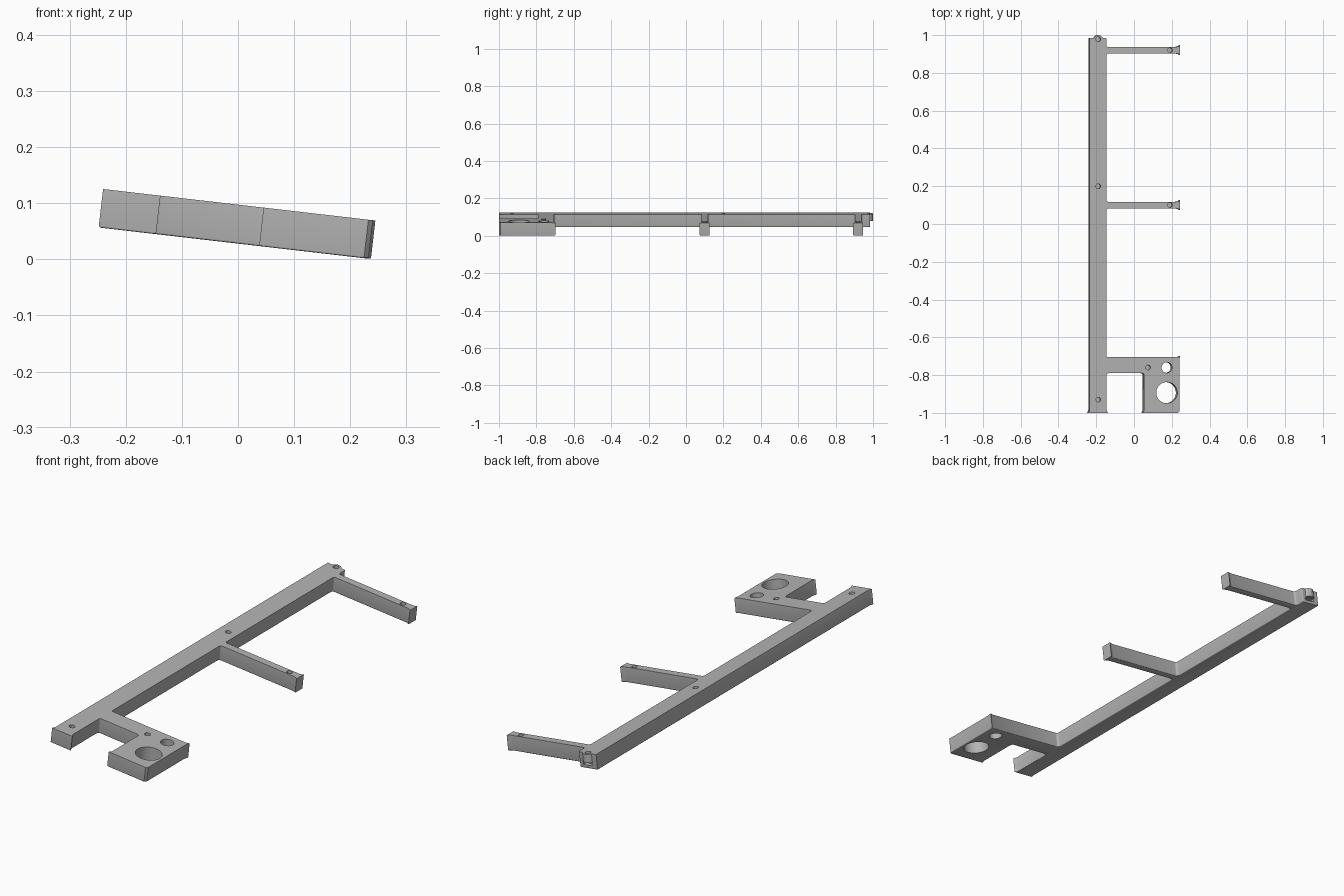
import bpy, bmesh, math
from mathutils import Vector, Matrix

if "Cube" in bpy.data.objects:
    bpy.data.objects.remove(bpy.data.objects["Cube"])

H = 0.069                      # frame thickness
TILT = math.radians(6.6)       # whole frame leans down towards +x
PLACE = Matrix.Translation((-0.004, 0, 0.0285)) @ Matrix.Rotation(TILT, 4, 'Y')

grey = bpy.data.materials.new("grey plastic")
grey.diffuse_color = (0.46, 0.46, 0.46, 1)
grey.use_nodes = True
grey.node_tree.nodes["Principled BSDF"].inputs["Base Color"].default_value = grey.diffuse_color


def rounded(points):
    """Outline from (x, y, radius) corners, rounding those with a radius."""
    out = []
    for i, (x, y, r) in enumerate(points):
        p = Vector((x, y))
        if r == 0:
            out.append(p)
            continue
        a = p + (Vector(points[i - 1][:2]) - p).normalized() * r
        b = p + (Vector(points[(i + 1) % len(points)][:2]) - p).normalized() * r
        for k in range(6):
            t = k / 5
            out.append(a * (1 - t) ** 2 + p * 2 * t * (1 - t) + b * t * t)
    return out


def add_object(name, bm):
    mesh = bpy.data.meshes.new(name)
    bmesh.ops.recalc_face_normals(bm, faces=bm.faces)
    bm.to_mesh(mesh)
    bm.free()
    mesh.materials.append(grey)
    ob = bpy.data.objects.new(name, mesh)
    ob.matrix_world = PLACE
    bpy.context.collection.objects.link(ob)
    return ob


def cylinder(bm, x, y, z0, z1, r, r_top=None, n=32):
    bmesh.ops.create_cone(bm, cap_ends=True, segments=n, radius1=r,
                          radius2=r_top or r, depth=z1 - z0,
                          matrix=Matrix.Translation((x, y, (z0 + z1) / 2)))


def boolean(ob, cutter, operation):
    mod = ob.modifiers.new(cutter.name, 'BOOLEAN')
    mod.operation, mod.object, mod.solver = operation, cutter, 'EXACT'
    cutter.hide_render = True
    cutter.hide_set(True)


def arm(y):
    """Outline of one thin arm with a flared tip, from its lower root to its upper."""
    lo, hi = y - 0.0175, y + 0.0175
    return [(-0.151, lo, 0.012), (0.222, lo, 0), (0.236, lo - 0.003, 0), (0.2425, lo - 0.009, 0),
            (0.2425, hi + 0.009, 0), (0.236, hi + 0.003, 0), (0.222, hi, 0), (-0.151, hi, 0.012)]


# Frame outline: long rail, flared front end, stepped plate, two arms
outline = rounded([
    (-0.240, -0.985, 0), (-0.246, -1.0, 0), (-0.143, -1.0, 0), (-0.151, -0.985, 0),
    (-0.151, -0.79, 0.012), (0.050, -0.79, 0.012), (0.050, -0.985, 0), (0.042, -1.0, 0),
    (0.230, -1.0, 0), (0.238, -0.992, 0), (0.238, -0.72, 0), (0.2425, -0.699, 0),
    (0.230, -0.705, 0), (-0.151, -0.705, 0.012),
    *arm(0.10), *arm(0.92),
    (-0.151, 0.985, 0.006), (-0.240, 0.985, 0)])

bm = bmesh.new()
base = bm.faces.new([bm.verts.new((p.x, p.y, 0)) for p in outline])
res = bmesh.ops.extrude_face_region(bm, geom=[base])
for v in res["geom"]:
    if isinstance(v, bmesh.types.BMVert):
        v.co.z = H
# Softened lower rim
rim = [e for e in bm.edges if all(v.co.z < 0.001 for v in e.verts)]
bmesh.ops.bevel(bm, geom=rim, offset=0.005, segments=3, profile=0.5,
                affect='EDGES', clamp_overlap=True)
frame = add_object("frame", bm)

# Screw boss at the back end
bm = bmesh.new()
cylinder(bm, -0.194, 0.975, 0.03, H, 0.025)
boolean(frame, add_object("end_boss", bm), 'UNION')

# Holes: screw holes, two through holes, slot in the back face
bm = bmesh.new()
for x, y in [(-0.194, 0.978), (-0.194, 0.20), (-0.194, -0.93),
             (0.188, 0.92), (0.188, 0.10), (0.071, -0.76)]:
    cylinder(bm, x, y, H - 0.025, H + 0.01, 0.0125, n=24)
cylinder(bm, 0.171, -0.76, -0.05, H + 0.05, 0.028)
cylinder(bm, 0.171, -0.893, -0.05, H + 0.05, 0.056, n=48)
bmesh.ops.create_cube(bm, size=1, matrix=Matrix.Translation((-0.192, 0.985, 0.021))
                      @ Matrix.Diagonal((0.045, 0.04, 0.014, 1)))
boolean(frame, add_object("hole_cutter", bm), 'DIFFERENCE')

# Smooth shading with crisp edges
bpy.context.view_layer.objects.active = frame
frame.select_set(True)
bpy.ops.object.shade_smooth_by_angle(angle=math.radians(30))
